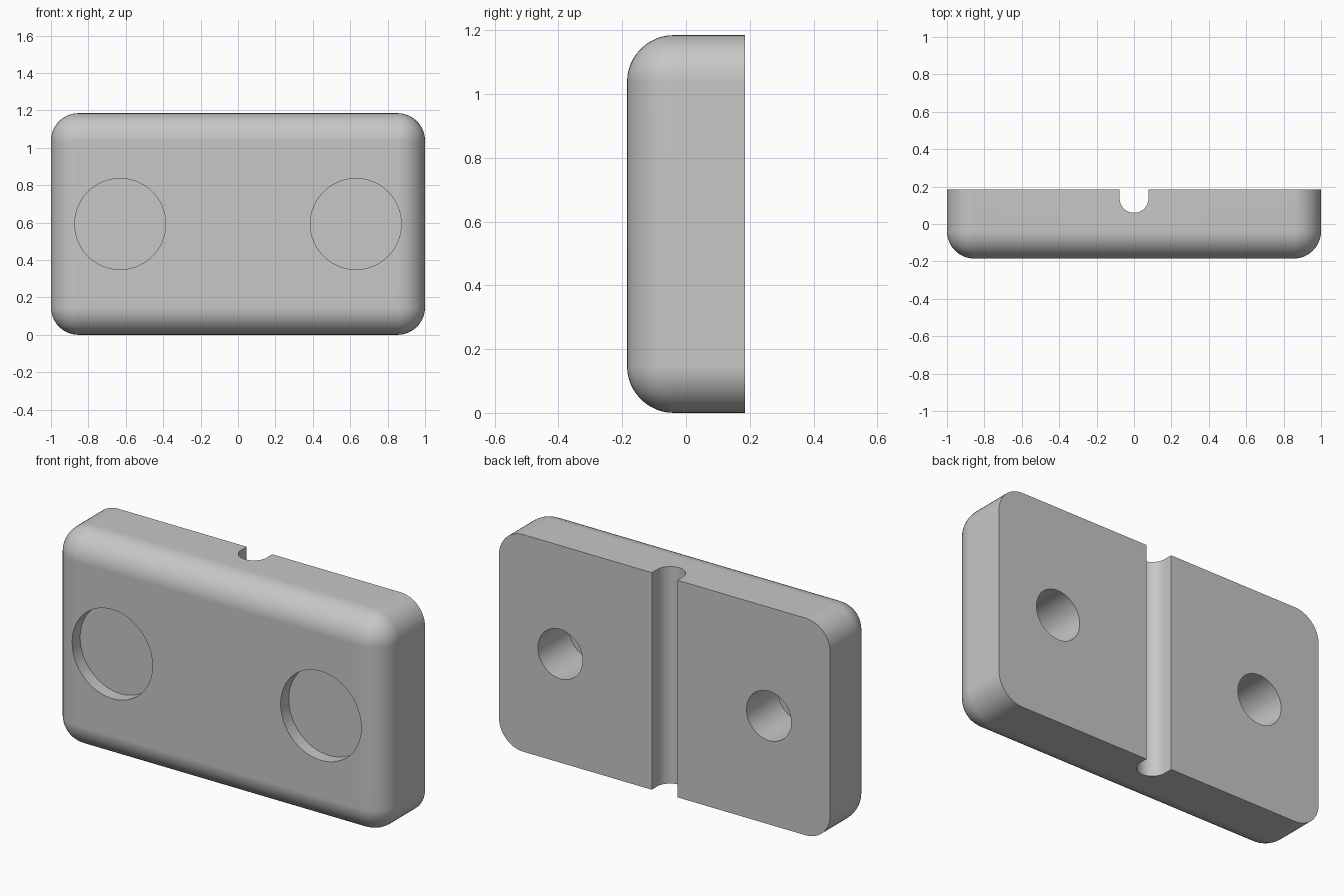
import bpy, bmesh, math
from mathutils import Matrix, Vector

old = bpy.data.objects.get("Cube")
if old:
    bpy.data.objects.remove(old, do_unlink=True)

WIDTH, DEPTH, HEIGHT, ROUND = 2.0, 0.37, 1.185, 0.147
FRONT, BACK, MID = -DEPTH / 2, DEPTH / 2, HEIGHT / 2
HOLE_X = 0.63

grey = bpy.data.materials.new("plain_grey")
grey.use_nodes = True
grey.diffuse_color = (0.57, 0.57, 0.57, 1)
grey.node_tree.nodes["Principled BSDF"].inputs["Base Color"].default_value = (0.57, 0.57, 0.57, 1)


def make_object(name, bm):
    bmesh.ops.recalc_face_normals(bm, faces=bm.faces)
    mesh = bpy.data.meshes.new(name)
    bm.to_mesh(mesh)
    bm.free()
    mesh.materials.append(grey)
    obj = bpy.data.objects.new(name, mesh)
    bpy.context.collection.objects.link(obj)
    return obj


def round_cutter(name, x, radius, y0, y1):
    """Cylinder along y from y0 to y1."""
    bm = bmesh.new()
    place = Matrix.Translation((x, (y0 + y1) / 2, MID)) @ Matrix.Rotation(math.pi / 2, 4, 'X')
    bmesh.ops.create_cone(bm, cap_ends=True, segments=64, radius1=radius, radius2=radius,
                          depth=y1 - y0, matrix=place)
    return make_object(name, bm)


def groove_cutter(name, half, bottom):
    """U-shaped profile extruded along the full height."""
    bm = bmesh.new()
    steps = 24
    arc = [math.pi + math.pi * i / steps for i in range(steps + 1)]
    points = [(half * math.cos(a), bottom + half + half * math.sin(a)) for a in arc]
    points += [(half, BACK + 0.1), (-half, BACK + 0.1)]
    face = bm.faces.new([bm.verts.new((x, y, -0.1)) for x, y in points])
    out = bmesh.ops.extrude_face_region(bm, geom=[face])
    top = [v for v in out["geom"] if isinstance(v, bmesh.types.BMVert)]
    bmesh.ops.translate(bm, verts=top, vec=Vector((0, 0, HEIGHT + 0.2)))
    return make_object(name, bm)


# Block, rounded everywhere except around the flat back
bm = bmesh.new()
bmesh.ops.create_cube(bm, size=1, matrix=Matrix.Translation((0, 0, MID))
                      @ Matrix.Diagonal((WIDTH, DEPTH, HEIGHT, 1)))
edges = [e for e in bm.edges if min(v.co.y for v in e.verts) < 0]
bmesh.ops.bevel(bm, geom=edges, offset=ROUND, segments=12, profile=0.5, affect='EDGES')
block = make_object("rounded_block", bm)

# Cable groove, shallow front recesses and blind back holes
cutters = [groove_cutter("groove_cutter", 0.077, 0.06)]
for side, x in (("left", HOLE_X), ("right", -HOLE_X)):
    cutters.append(round_cutter(side + "_recess_cutter", x, 0.243, FRONT - 0.1, FRONT + 0.07))
    cutters.append(round_cutter(side + "_hole_cutter", x, 0.135, BACK - 0.27, BACK + 0.1))
for cutter in cutters:
    mod = block.modifiers.new(cutter.name, 'BOOLEAN')
    mod.operation = 'DIFFERENCE'
    mod.solver = 'EXACT'
    mod.object = cutter
    cutter.hide_render = True

# Keep the cut shape and drop the cutters
graph = bpy.context.evaluated_depsgraph_get()
cut_mesh = bpy.data.meshes.new_from_object(block.evaluated_get(graph))
block.modifiers.clear()
block.data = cut_mesh
for cutter in cutters:
    bpy.data.objects.remove(cutter, do_unlink=True)
cut_mesh.materials.clear()
cut_mesh.materials.append(grey)
for poly in cut_mesh.polygons:
    poly.material_index = 0

# Smooth rounds, crisp rims
bpy.ops.object.select_all(action='DESELECT')
block.select_set(True)
bpy.context.view_layer.objects.active = block
bpy.ops.object.shade_smooth_by_angle(angle=math.radians(30))
normals = block.modifiers.new("flat_face_normals", 'WEIGHTED_NORMAL')
normals.keep_sharp = True
